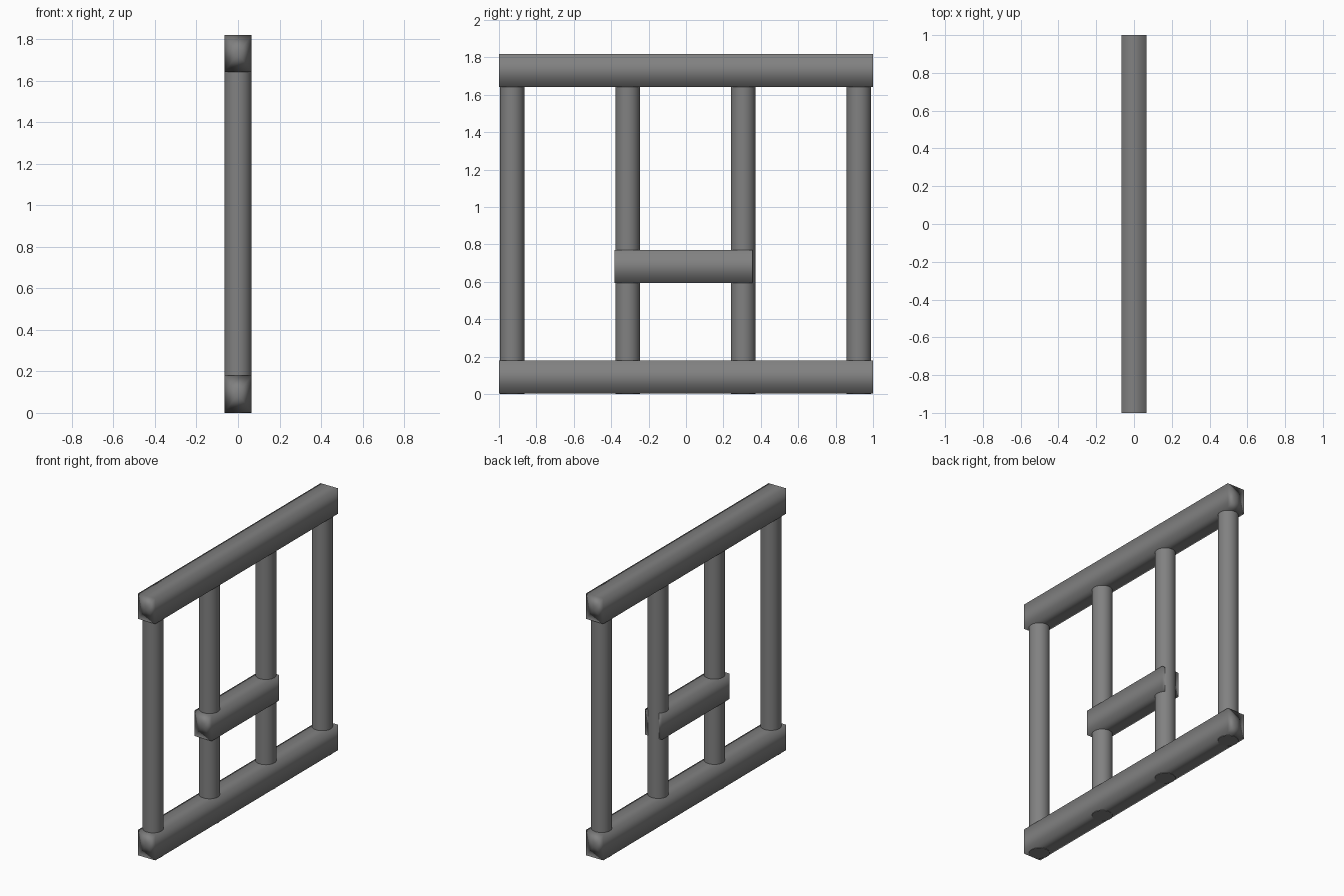
import bpy
import bmesh
from mathutils import Vector

if "Cube" in bpy.data.objects:
    bpy.data.objects.remove(bpy.data.objects["Cube"])

HALF = 0.066       # half thickness of the fence
RAIL_H = 0.177     # rail height

# dark grey paint
paint = bpy.data.materials.new("dark_grey")
paint.diffuse_color = (0.22, 0.22, 0.22, 1)
paint.use_nodes = True
paint.node_tree.nodes["Principled BSDF"].inputs["Base Color"].default_value = paint.diffuse_color


def rail(name, y0, y1, z0):
    """Square-section rail along y, with fan ends and soft shading around its axis."""
    bm = bmesh.new()
    bmesh.ops.create_cube(bm, size=1)
    bm.normal_update()
    ends = [f for f in bm.faces if abs(f.normal.y) > 0.9]
    bmesh.ops.poke(bm, faces=ends)
    bmesh.ops.scale(bm, vec=(2 * HALF, y1 - y0, RAIL_H), verts=bm.verts)
    mesh = bpy.data.meshes.new(name)
    bm.to_mesh(mesh)
    bm.free()
    mesh.shade_smooth()
    # normals point away from the rail axis, so shading stays even along it
    normals = [Vector((v.co.x / HALF, 0, 2 * v.co.z / RAIL_H)).normalized()
               for v in mesh.vertices]
    mesh.normals_split_custom_set_from_vertices(normals)
    mesh.materials.append(paint)
    obj = bpy.data.objects.new(name, mesh)
    obj.location = (0, (y0 + y1) / 2, z0 + RAIL_H / 2)
    bpy.context.collection.objects.link(obj)


def post(name, y, z0, z1):
    """Round upright post."""
    bpy.ops.mesh.primitive_cylinder_add(vertices=32, radius=HALF - 0.0005,
                                        depth=z1 - z0, location=(0, y, (z0 + z1) / 2))
    obj = bpy.context.object
    obj.name = name
    bpy.ops.object.shade_smooth_by_angle()
    obj.data.materials.append(paint)


# four evenly spaced posts
for i in range(4):
    post(f"post_{i + 1}", -0.93 + 0.618 * i, 0.0, 1.80)

# long rails and the short middle crossbar
rail("bottom_rail", -1.0, 1.0, 0.003)
rail("top_rail", -1.0, 1.0, 1.642)
rail("middle_crossbar", -0.382, 0.356, 0.594)
